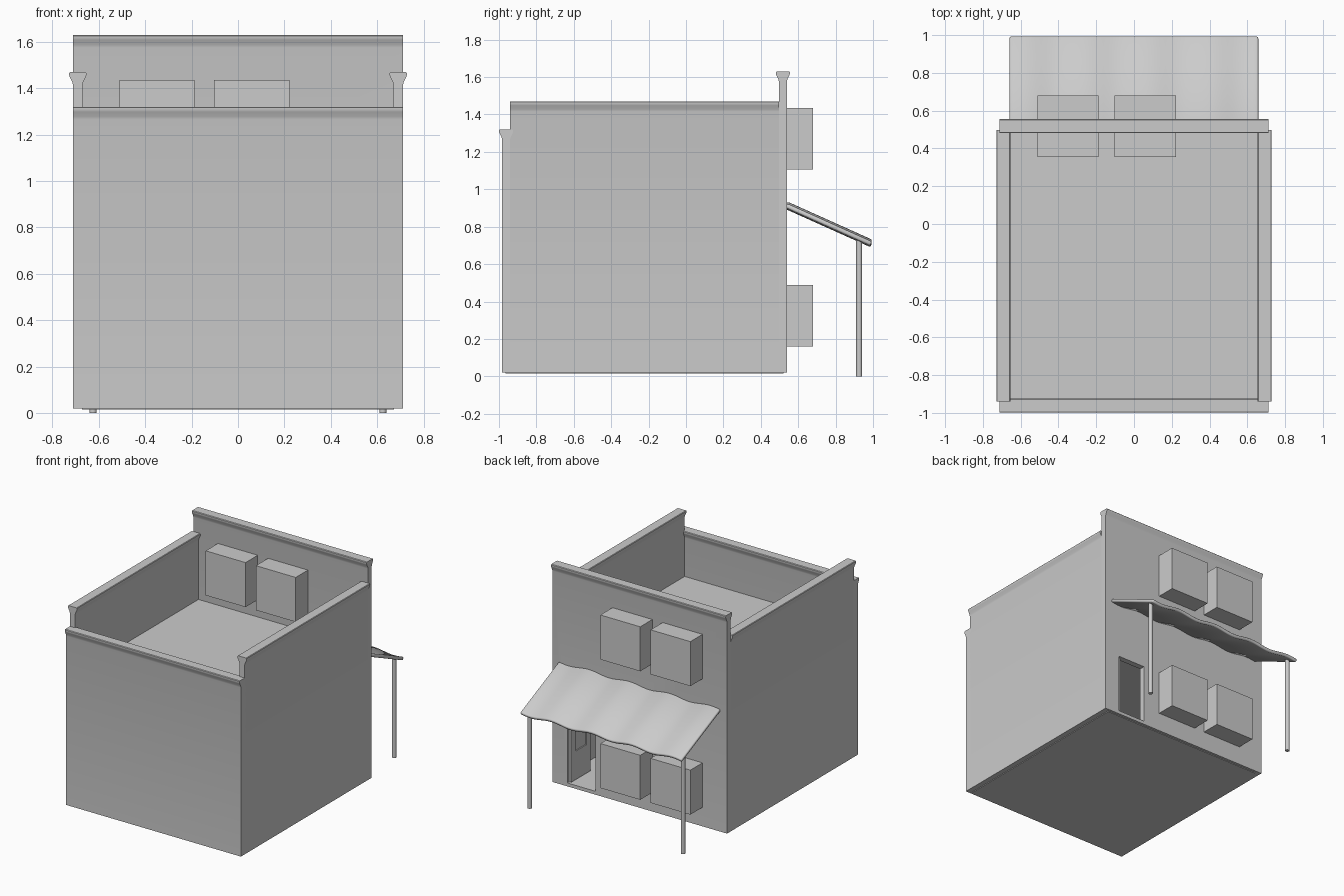
import bpy, bmesh, math

if "Cube" in bpy.data.objects:
    bpy.data.objects.remove(bpy.data.objects["Cube"])


def make_object(name, bm, smooth=False):
    bmesh.ops.recalc_face_normals(bm, faces=bm.faces)
    mesh = bpy.data.meshes.new(name)
    bm.to_mesh(mesh)
    bm.free()
    ob = bpy.data.objects.new(name, mesh)
    bpy.context.collection.objects.link(ob)
    if smooth:
        bpy.context.view_layer.objects.active = ob
        ob.select_set(True)
        bpy.ops.object.shade_smooth_by_angle(angle=math.radians(35))
        ob.select_set(False)
    return ob


def box(name, x, y, z):
    bm = bmesh.new()
    bmesh.ops.create_cube(bm, size=1)
    for v in bm.verts:
        v.co = [(a[0] + a[1]) / 2 + c * (a[1] - a[0]) for a, c in zip((x, y, z), v.co)]
    return make_object(name, bm)


def wall(name, axis, centre, span, top, bottom=0.02):
    """Thin wall with a flared coping, extruded along 'x' or 'y'."""
    half = [(0.021, bottom), (0.021, top - 0.055), (0.024, top - 0.042),
            (0.034, top - 0.022), (0.037, top - 0.014), (0.037, top - 0.004), (0.033, top)]
    profile = half + [(-u, z) for u, z in reversed(half)]
    bm = bmesh.new()
    verts = [bm.verts.new((s, centre + u, z) if axis == 'x' else (centre + u, s, z))
             for s in span[:1] for u, z in profile]
    face = bm.faces.new(verts)
    ext = bmesh.ops.extrude_face_region(bm, geom=[face])
    d = span[1] - span[0]
    bmesh.ops.translate(bm, verts=[e for e in ext['geom'] if isinstance(e, bmesh.types.BMVert)],
                        vec=(d, 0, 0) if axis == 'x' else (0, d, 0))
    return make_object(name, bm, True)


# Outer walls with parapets
wall("front_wall", 'x', -0.962, (-0.712, 0.712), 1.32)
back = wall("back_wall", 'x', 0.518, (-0.712, 0.712), 1.63)
for side, s in (("left", -1), ("right", 1)):
    wall(side + "_wall", 'y', s * 0.691, (-0.94, 0.497), 1.47)
    # lower wall strip closing the front corner
    box(side + "_corner", sorted((s * 0.67, s * 0.712)), (-0.982, -0.93), (0.02, 1.26))

# Floor and roof slabs
box("ground_floor", (-0.672, 0.672), (-0.965, 0.52), (0.015, 0.045))
box("roof_floor", (-0.68, 0.68), (-0.95, 0.51), (0.94, 0.98))

# Door opening
cutter = box("door_cutter", (0.36, 0.59), (0.4, 0.7), (0.045, 0.485))
cutter.hide_render = True
cutter.hide_set(True)
cut = back.modifiers.new("door", 'BOOLEAN')
cut.object = cutter
cut.solver = 'EXACT'

# Door leaf standing open inwards, with a small recessed pane
box("door_hinge_stile", (0.568, 0.588), (0.47, 0.525), (0.05, 0.48))
box("door_outer_stile", (0.568, 0.588), (0.30, 0.35), (0.05, 0.48))
box("door_lower_panel", (0.568, 0.588), (0.35, 0.47), (0.05, 0.26))
box("door_top_rail", (0.568, 0.588), (0.35, 0.47), (0.43, 0.48))
box("door_pane", (0.576, 0.582), (0.35, 0.47), (0.26, 0.43))

# Window boxes passing through the back wall
for level, z in (("lower", 0.16), ("upper", 1.107)):
    for side, x in (("left", -0.512), ("right", -0.103)):
        box(f"{level}_{side}_window", (x, x + 0.325), (0.355, 0.68), (z, z + 0.328))

# Wavy sloping awning
bm = bmesh.new()
n = 48
rows = []
for y, z in ((0.538, 0.914), (0.99, 0.711)):
    rows.append([bm.verts.new((-0.658 + 1.316 * i / n, y,
                               z + 0.009 * math.sin(2 * math.pi * 4 * i / n)))
                 for i in range(n + 1)])
for i in range(n):
    bm.faces.new((rows[0][i], rows[1][i], rows[1][i + 1], rows[0][i + 1]))
awning = make_object("awning", bm, True)
solid = awning.modifiers.new("thickness", 'SOLIDIFY')
solid.thickness = 0.024
solid.offset = 0
bevel = awning.modifiers.new("rounded_edge", 'BEVEL')
bevel.width = 0.008
bevel.segments = 2
bevel.limit_method = 'ANGLE'
bevel.angle_limit = math.radians(50)

# Awning posts
for side, s in (("left", -1), ("right", 1)):
    bpy.ops.mesh.primitive_cylinder_add(vertices=10, radius=0.016, depth=0.735,
                                        location=(s * 0.625, 0.926, 0.3675))
    bpy.context.object.name = side + "_awning_post"
    bpy.ops.object.shade_smooth_by_angle(angle=math.radians(40))
